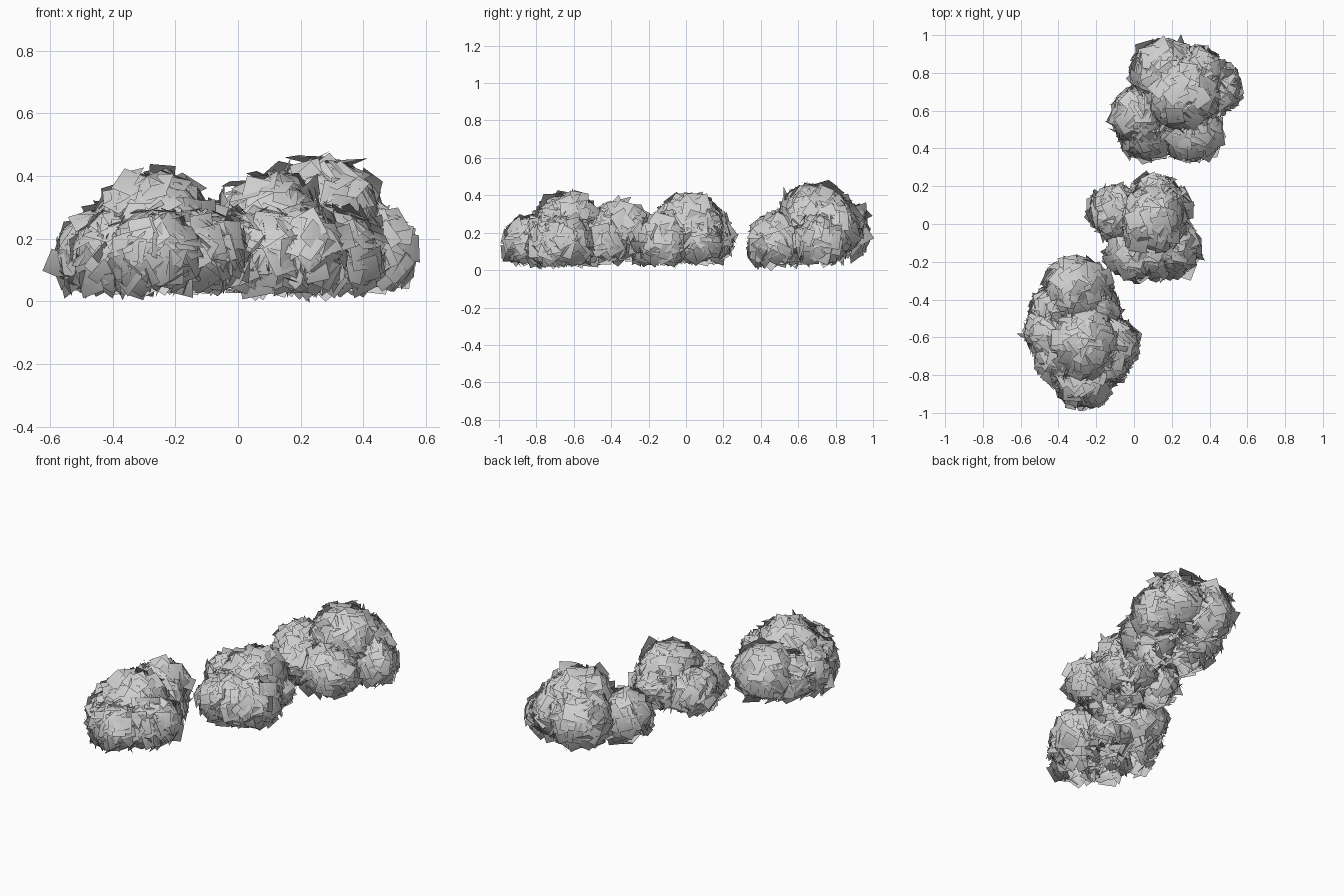
import bpy, math, random
from mathutils import Vector, Matrix

random.seed(4)
if "Cube" in bpy.data.objects:
    bpy.data.objects.remove(bpy.data.objects["Cube"])

leaf_grey = bpy.data.materials.new("leaf_grey")
leaf_grey.use_nodes = True
colour = (0.62, 0.62, 0.62, 1)
leaf_grey.diffuse_color = colour
leaf_grey.node_tree.nodes["Principled BSDF"].inputs["Base Color"].default_value = colour
GOLDEN = math.pi * (3 - math.sqrt(5))
FLOOR = 0.06


def lobe_cards(centre, radius):
    """Square leaf cards scattered over a ball with a ragged flat underside."""
    count = int(5000 * radius * radius) + 25
    for i in range(count):
        nz = 1 - 1.7 * (i + 0.5) / count
        ring = math.sqrt(1 - nz * nz)
        out = Vector((ring * math.cos(i * GOLDEN), ring * math.sin(i * GOLDEN), nz))
        place = centre + out * radius * random.uniform(0.84, 1.03)
        tilt = 0.3
        if place.z < FLOOR:
            place.z = random.uniform(FLOOR, 0.11)
            tilt = 0.6
        facing = (out + Vector([random.gauss(0, tilt) for _ in range(3)])).normalized()
        turn = facing.to_track_quat('Z', 'Y').to_matrix()
        turn = turn @ Matrix.Rotation(random.uniform(0, math.tau), 3, 'Z')
        half = random.uniform(0.036, 0.052)
        corners = [place + turn @ Vector((sx * half, sy * half, 0))
                   for sx, sy in ((-1, -1), (1, -1), (1, 1), (-1, 1))]
        normals = [((c - centre).normalized() + facing).normalized() for c in corners]
        yield place, corners, normals


def bush(name, lobes):
    """One bush made of overlapping leafy lobes, softly shaded."""
    verts, faces, normals = [], [], []
    balls = [(Vector((x, y, z)), r) for x, y, z, r in lobes]
    for centre, radius in balls:
        for place, corners, card_normals in lobe_cards(centre, radius):
            # Leave out cards buried deep inside a neighbouring lobe
            if any((place - c).length < 0.6 * r for c, r in balls if c != centre):
                continue
            faces.append(range(len(verts), len(verts) + 4))
            verts += corners
            normals += card_normals
    mesh = bpy.data.meshes.new(name)
    mesh.from_pydata(verts, [], faces)
    mesh.materials.append(leaf_grey)
    mesh.shade_smooth()
    mesh.normals_split_custom_set_from_vertices(normals)
    bpy.context.collection.objects.link(bpy.data.objects.new(name, mesh))


# Each lobe is x, y, z, radius
bush("back_bush", [(0.26, 0.69, 0.27, 0.19), (0.16, 0.8, 0.21, 0.17),
                   (0.03, 0.58, 0.19, 0.145), (0.3, 0.49, 0.14, 0.155),
                   (0.42, 0.72, 0.15, 0.14), (0.07, 0.49, 0.13, 0.14),
                   (0.33, 0.77, 0.21, 0.155)])
bush("middle_bush", [(0.1, 0.02, 0.23, 0.175), (-0.09, 0.06, 0.17, 0.135),
                     (0.11, 0.11, 0.17, 0.14), (0.0, -0.15, 0.14, 0.14),
                     (0.2, -0.13, 0.15, 0.14), (0.16, 0.08, 0.15, 0.13),
                     (0.1, -0.14, 0.14, 0.145)])
bush("front_bush", [(-0.27, -0.63, 0.22, 0.185), (-0.3, -0.35, 0.19, 0.17),
                    (-0.43, -0.57, 0.15, 0.145), (-0.12, -0.64, 0.15, 0.14),
                    (-0.27, -0.82, 0.14, 0.145), (-0.36, -0.7, 0.14, 0.155),
                    (-0.18, -0.71, 0.14, 0.15), (-0.22, -0.46, 0.16, 0.14),
                    (-0.4, -0.46, 0.15, 0.14)])
